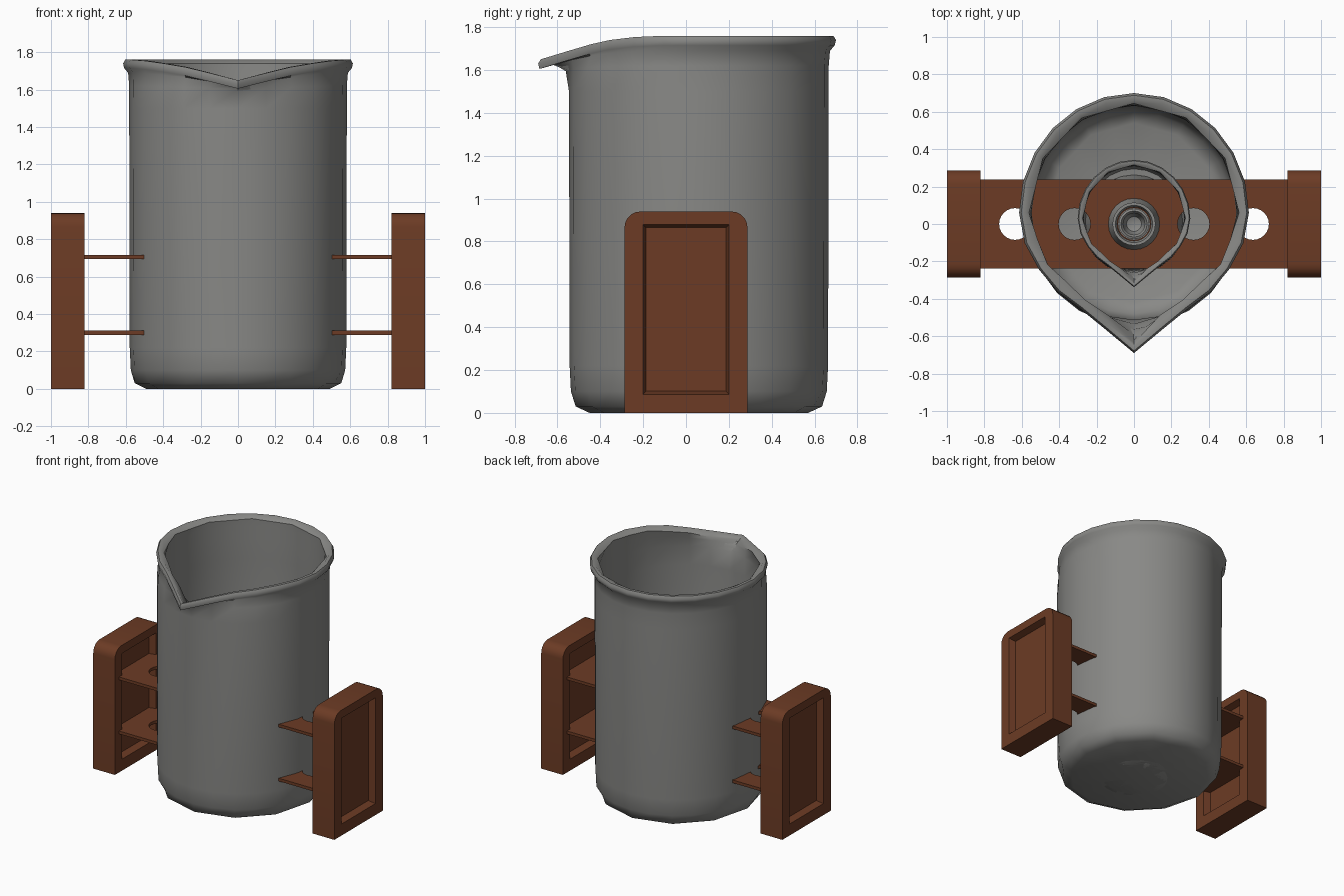
import bpy, bmesh, math
from mathutils import Matrix

if "Cube" in bpy.data.objects:
    bpy.data.objects.remove(bpy.data.objects["Cube"])


def material(name, rgb):
    m = bpy.data.materials.new(name)
    m.diffuse_color = (*rgb, 1)
    m.use_nodes = True
    m.node_tree.nodes["Principled BSDF"].inputs["Base Color"].default_value = m.diffuse_color
    return m


GLASS = material("grey_glass", (0.25, 0.25, 0.24))
WOOD = material("brown_wood", (0.15, 0.044, 0.018))


def make_object(name, bm, mat, angle=None):
    bmesh.ops.recalc_face_normals(bm, faces=bm.faces)
    me = bpy.data.meshes.new(name)
    bm.to_mesh(me)
    bm.free()
    ob = bpy.data.objects.new(name, me)
    bpy.context.collection.objects.link(ob)
    me.materials.append(mat)
    if angle:
        bpy.ops.object.select_all(action='DESELECT')
        ob.select_set(True)
        bpy.context.view_layer.objects.active = ob
        bpy.ops.object.shade_smooth_by_angle(angle=math.radians(angle))
    return ob


def lathe(name, profile, sides, place):
    """Closed shell from (r, z, weight) rows; place() maps a sample to a point."""
    bm = bmesh.new()
    rings = []
    for row in profile:
        if row[0] == 0:
            rings.append([bm.verts.new(place(row, 0, sides))] * sides)
        else:
            rings.append([bm.verts.new(place(row, i, sides)) for i in range(sides)])
    for a, b in zip(rings, rings[1:]):
        for i in range(sides):
            j = (i + 1) % sides
            quad = list(dict.fromkeys((a[i], a[j], b[j], b[i])))
            bm.faces.new(quad)
    return make_object(name, bm, GLASS, 50)


def round_place(row, i, n):
    a = math.tau * i / n
    return row[0] * math.cos(a), row[0] * math.sin(a), row[1]


# Pouring lip: radius and height offsets per 15 degree step away from the front
LIP_R = [0.11, 0.0, -0.045, -0.04, -0.03, -0.01]
LIP_Z = [-0.11, -0.07, -0.04, -0.02, -0.006, 0]


def beaker_place(scale):
    def place(row, i, n):
        r, z, w = row
        k = min(i, n - i)
        if k < len(LIP_R):
            r += w * LIP_R[k]
            z += w * LIP_Z[k]
        if i % 2 and (row[1] < 0.05 or (row[1] > 1.7 and row[0] < 0.6)):
            r *= math.cos(math.pi / 12)      # twelve-sided base and mouth
        a = math.tau * i / n
        return (0.96 * r * math.sin(a) * scale, (0.06 - r * math.cos(a)) * scale, z * scale)
    return place


# Beakers: outside wall, rolled rim, inside wall
BEAKER = [(0, 0, 0), (0.51, 0, 0), (0.575, 0.03, 0), (0.597, 0.1, 0), (0.603, 0.22, 0),
          (0.606, 1.5, 0), (0.606, 1.62, 0.15), (0.612, 1.69, 0.6), (0.634, 1.715, 1),
          (0.64, 1.74, 1), (0.628, 1.76, 1), (0.605, 1.76, 1), (0.585, 1.74, 1),
          (0.575, 1.69, 0.7), (0.572, 1.6, 0.2), (0.572, 1.45, 0), (0.568, 0.2, 0),
          (0.54, 0.08, 0), (0.48, 0.045, 0), (0, 0.045, 0)]
lathe("large_beaker", BEAKER, 24, beaker_place(1.0))
lathe("small_beaker", BEAKER, 24, beaker_place(0.49))

# Conical flask inside the beakers
FLASK = [(0, 0), (0.24, 0), (0.265, 0.02), (0.262, 0.06), (0.145, 0.69), (0.105, 0.83),
         (0.1, 0.96), (0.115, 0.97), (0.115, 0.99), (0.1, 0.99), (0.09, 0.96), (0.092, 0.83),
         (0.13, 0.69), (0.245, 0.07), (0.23, 0.025), (0, 0.025)]
lathe("conical_flask", FLASK, 24, round_place)

# Test tube standing in the middle rack hole
R = 0.07
TUBE = [(R * math.sin(t * math.pi / 8), 0.1 + R * (1 - math.cos(t * math.pi / 8)))
        for t in range(5)]
TUBE += [(R, 0.92), (0.082, 0.93), (0.082, 0.945), (0.07, 0.95), (0.058, 0.93), (0.058, 0.17),
         (0.04, 0.13), (0, 0.115)]
lathe("test_tube", TUBE, 20, round_place)


def cut(target, bm):
    """Subtract a temporary solid from a part."""
    cutter = make_object("cutter", bm, WOOD)
    cutter.hide_render = True
    mod = target.modifiers.new("cut", 'BOOLEAN')
    mod.operation = 'DIFFERENCE'
    mod.solver = 'EXACT'
    mod.object = cutter
    bpy.context.view_layer.objects.active = target
    bpy.ops.object.modifier_apply(modifier="cut")
    bpy.data.objects.remove(cutter)


def box(bm, x0, x1, y0, y1, z0, z1):
    m = Matrix.Translation(((x0 + x1) / 2, (y0 + y1) / 2, (z0 + z1) / 2))
    m = m @ Matrix.Diagonal((x1 - x0, y1 - y0, z1 - z0, 1))
    return bmesh.ops.create_cube(bm, size=1, matrix=m)["verts"]


# Rack end panels: rounded top corners, tapered recess on both faces
for side, label in ((-1, "left"), (1, "right")):
    bm = bmesh.new()
    box(bm, *sorted((side * 0.82, side)), -0.287, 0.287, 0, 0.94)
    top = [e for e in bm.edges if all(v.co.z > 0.9 for v in e.verts)
           and abs(e.verts[0].co.x - e.verts[1].co.x) > 0.1]
    bmesh.ops.bevel(bm, geom=top, offset=0.075, segments=5, affect='EDGES', profile=0.5)
    panel = make_object("rack_panel_" + label, bm, WOOD)
    for x_face, x_floor in ((1.0, 0.95), (0.82, 0.87)):
        bm = bmesh.new()
        x_out = x_face + (x_face - x_floor) * 0.2
        verts = box(bm, *sorted((side * x_out, side * x_floor)), -0.203, 0.203, 0.083, 0.882)
        for v in verts:
            if abs(abs(v.co.x) - x_floor) < 1e-4:
                v.co.y *= 0.92
                v.co.z += 0.018 if v.co.z < 0.5 else -0.018
        cut(panel, bm)
    bpy.context.view_layer.objects.active = panel
    panel.select_set(True)
    bpy.ops.object.shade_smooth_by_angle(angle=math.radians(30))

# Rack shelves with five tube holes each
for label, z in (("lower", 0.3), ("upper", 0.705)):
    bm = bmesh.new()
    box(bm, -0.875, 0.875, -0.238, 0.238, z - 0.011, z + 0.011)
    shelf = make_object("rack_shelf_" + label, bm, WOOD)
    bm = bmesh.new()
    for i in range(-2, 3):
        bmesh.ops.create_cone(bm, cap_ends=True, segments=24, radius1=0.085, radius2=0.085,
                              depth=0.1, matrix=Matrix.Translation((i * 0.318, 0, z)))
    cut(shelf, bm)
